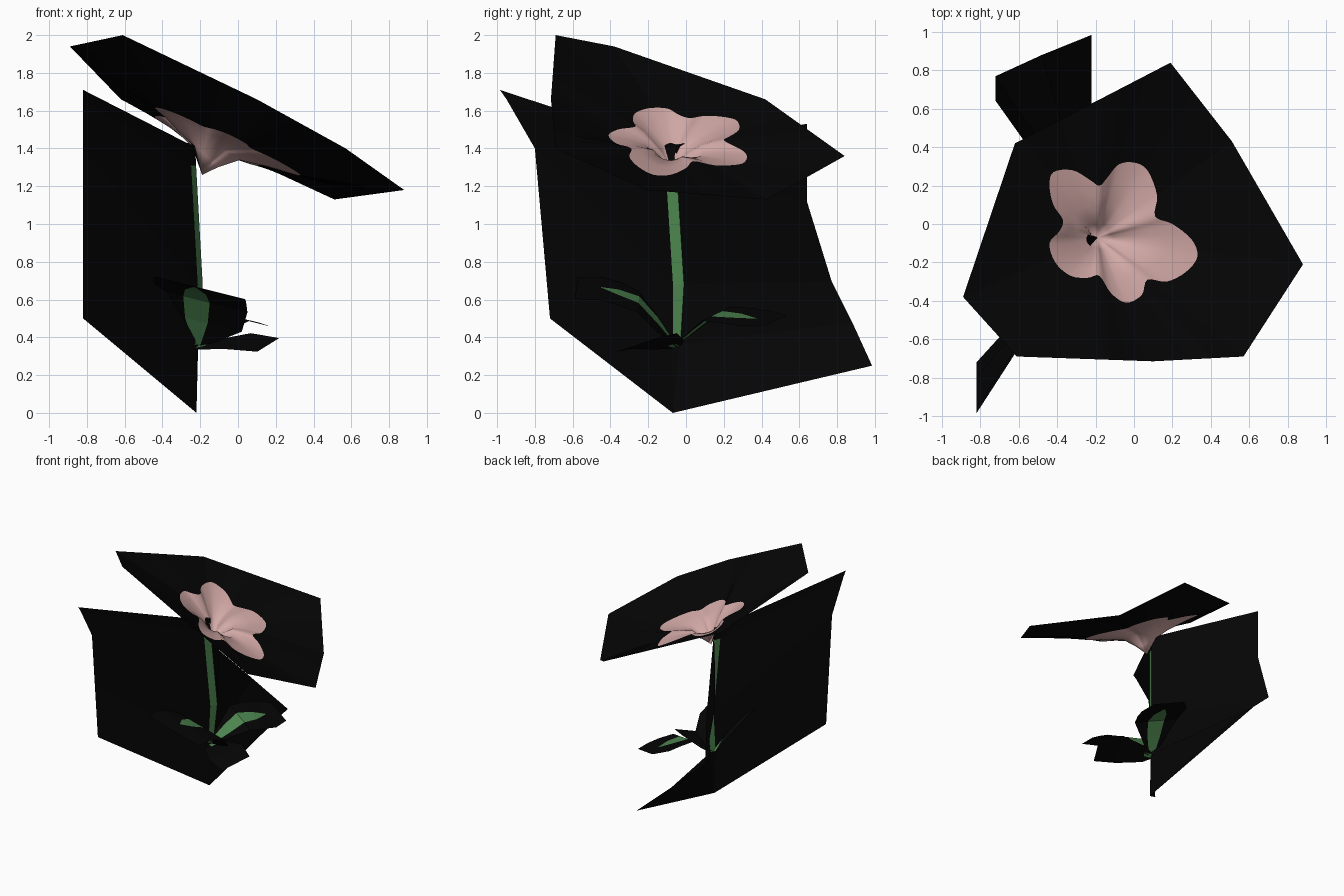
import bpy, math
from mathutils import Vector

if "Cube" in bpy.data.objects:
    bpy.data.objects.remove(bpy.data.objects["Cube"])


def material(name, rgb):
    m = bpy.data.materials.new(name)
    m.diffuse_color = (*rgb, 1)
    m.use_nodes = True
    m.node_tree.nodes["Principled BSDF"].inputs["Base Color"].default_value = m.diffuse_color
    return m


BLACK = material("card black", (0.0015, 0.0015, 0.0015))
PINK = material("petal pink", (0.65, 0.40, 0.385))
GREEN = material("leaf green", (0.075, 0.24, 0.08))


def make(name, verts, faces, mats, slots, smooth=False):
    me = bpy.data.meshes.new(name)
    me.from_pydata([tuple(v) for v in verts], [], faces)
    for m in mats:
        me.materials.append(m)
    for p, s in zip(me.polygons, slots):
        p.material_index = s
        p.use_smooth = smooth and s == 1
    ob = bpy.data.objects.new(name, me)
    bpy.context.collection.objects.link(ob)
    return ob


def sheet(name, rows, green):
    """Grid of points; green(row, column) picks the painted faces."""
    w = len(rows[0])
    verts = [v for r in rows for v in r]
    faces, slots = [], []
    for r in range(len(rows) - 1):
        for c in range(w - 1):
            a = r * w + c
            faces.append((a, a + 1, a + 1 + w, a + w))
            slots.append(1 if green(r, c) else 0)
    return make(name, verts, faces, (BLACK, GREEN), slots)


# Blossom: funnel-shaped petals painted on a large tilted card
centre = Vector((-0.19, -0.07, 1.26))
petal_line = [(.33, -.17), (.30, -.08), (.2, 0), (.11, .04), (.12, .15), (.07, .28), (0, .32),
              (-.08, .31), (-.14, .24), (-.18, .2), (-.23, .23), (-.32, .28), (-.42, .27),
              (-.44, .2), (-.42, .1), (-.37, .02), (-.39, -.04), (-.44, -.1), (-.41, -.2),
              (-.33, -.27), (-.24, -.28), (-.18, -.27), (-.12, -.36), (-.04, -.41),
              (.04, -.37), (.07, -.29), (.17, -.3), (.27, -.25)]
card_line = [(.88, -.21, 1.18), (.51, .43, 1.13), (.19, .84, 1.36), (-.62, .42, 1.66),
             (-.89, -.38, 1.94), (-.61, -.69, 2.0), (.1, -.715, 1.66), (.57, -.69, 1.4)]


def plane_z(p):
    return 1.39 - 0.47 * p.x - 0.15 * p.y


def smooth_loop(pts, n):
    """Catmull-Rom resampling of a closed outline."""
    pts = [Vector((*p, 0)) for p in pts]
    k, out = len(pts), []
    for i in range(k):
        a, b, c, d = (pts[(i + j) % k] for j in (-1, 0, 1, 2))
        for s in range(n):
            t = s / n
            out.append(0.5 * (2 * b + (c - a) * t + (2 * a - 5 * b + 4 * c - d) * t * t
                              + (3 * b - a - 3 * c + d) * t ** 3))
    return out


def cast(loop, ang):
    """Point of a closed outline hit by a ray from the centre."""
    d = Vector((math.cos(ang), math.sin(ang)))
    for i, a in enumerate(loop):
        b = loop[(i + 1) % len(loop)]
        pa, pb = a.xy - centre.xy, b.xy - centre.xy
        ca, cb = d.cross(pa), d.cross(pb)
        if ca <= 1e-9 and cb >= -1e-9 and cb - ca > 1e-9:
            p = a.lerp(b, -ca / (cb - ca))
            if (p.xy - centre.xy).dot(d) > 0:
                return p.copy()
    return loop[0].copy()


petals = smooth_loop(petal_line, 4)
card = [Vector(p) for p in card_line]
angles = sorted(math.atan2(p.y - centre.y, p.x - centre.x) for p in petals + card)
verts, faces, slots = [centre], [], []
n = len(angles)
for a in angles:
    d = Vector((math.cos(a), math.sin(a), 0))
    rim = cast(petals, a)
    rim.z = plane_z(rim)
    radius = (rim.xy - centre.xy).length
    # inner rings are rounder than the petal outline
    for t, drop, mix in ((0.2, 0.12 + 0.03 * d.x, 0.5), (0.45, 0.06, 0.6), (0.72, 0.025, 0.9)):
        p = centre + d * t * (radius * mix + 0.34 * (1 - mix))
        p.z = plane_z(p) - drop
        verts.append(p)
    verts += [rim, cast(card, a)]
for i in range(n):
    a, b = 1 + 5 * i, 1 + 5 * ((i + 1) % n)
    # a dark gap sits in the steep side of the throat
    gap = abs(math.degrees(angles[i]) % 360 - 192) < 33
    faces.append((0, a, b))
    slots.append(0 if gap else 1)
    for k in range(4):
        faces.append((a + k, a + k + 1, b + k + 1, b + k))
        slots.append(0 if k == 3 else 1)
make("blossom", verts, faces, (BLACK, PINK), slots, True)

# Stem: flat green strip along the fold of a V-shaped card
spine = [(-.22, -.07, 0), (-.22, -.05, .36), (-.2, -.04, .68), (-.235, -.08, 1.31), (-.24, -.08, 1.42)]
left = [(-.82, -.72, .5), (-.82, -.76, .95), (-.82, -.8, 1.4), (-.82, -.95, 1.66), (-.82, -.985, 1.71)]
right = [(-.22, .985, .25), (-.48, .88, .48), (-.72, .77, .7), (-.72, .64, 1.12), (-.72, .64, 1.53)]
rows = []
for l, s, r, w in zip(left, spine, right, (0, .7, 1, 1, 1)):
    s = Vector(s)
    half = Vector((.013, .029, 0)) * w
    rows.append([Vector(l), s - half, s + half, Vector(r)])
sheet("stem", rows, lambda r, c: 0 < r < 3 and c == 1)


# Leaves: bent blades painted on wider cards that tilt down to the right
def leaf(name, path, blade, wide_left, wide_right, tilt, painted):
    path = [Vector(p) for p in path]
    d = path[-1] - path[0]
    side = Vector((d.y, -d.x, 0)).normalized()
    if side.x < 0 and d.y < 0:
        tilt = -tilt
    rows = []
    for p, b, wl, wr in zip(path, blade, wide_left, wide_right):
        rows.append([p + side * k - Vector((0, 0, k * tilt)) for k in (-wl, -b, b, wr)])
    sheet(name, rows, lambda r, c: c == 1 and r < painted)


leaf("leaf_front", [(-.22, -.05, .36), (-.22, -.15, .49), (-.22, -.25, .6), (-.225, -.36, .64),
                    (-.23, -.45, .665), (-.235, -.58, .67)],
     (.02, .06, .07, .055, .005, .005), (.04, .24, .27, .27, .27, .27),
     (.03, .12, .2, .22, .22, .2), .25, 4)
leaf("leaf_back", [(-.22, -.05, .36), (-.15, .06, .45), (-.09, .16, .525), (-.04, .27, .515),
                   (.0, .37, .5), (.05, .48, .49)],
     (.02, .05, .065, .05, .005, .005), (.03, .1, .17, .18, .18, .12),
     (.03, .1, .17, .18, .18, .12), .22, 4)
leaf("leaf_small", [(-.22, -.05, .35), (-.17, -.08, .36), (.0, -.17, .38), (.16, -.26, .36)],
     (.02, .02, .01, .01), (.03, .08, .14, .12), (.03, .08, .14, .12), -.3, 1)
